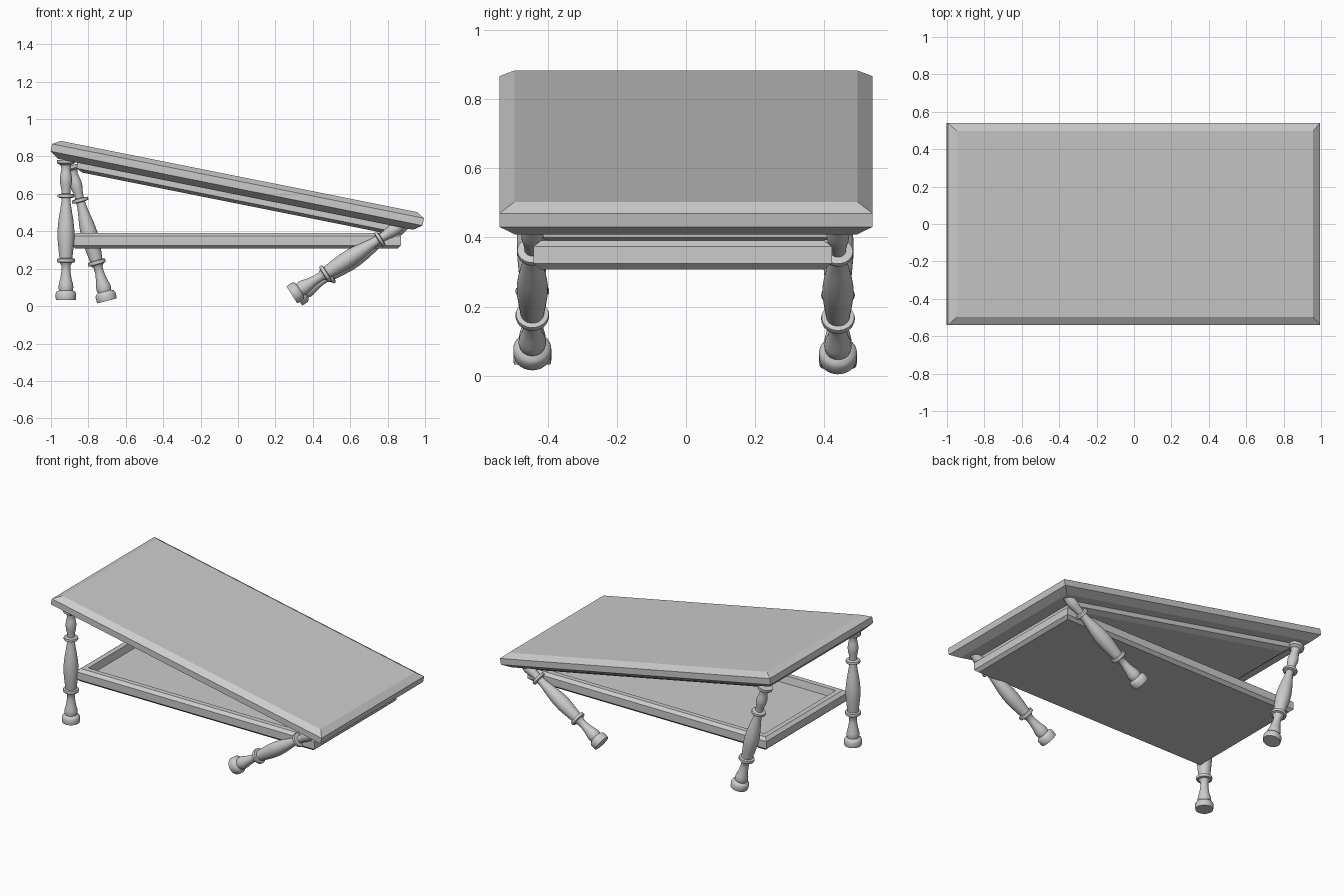
import bpy, bmesh
from math import radians, sin, cos, pi

if "Cube" in bpy.data.objects:
    bpy.data.objects.remove(bpy.data.objects["Cube"])


def make_object(name, bm, loc=(0, 0, 0), lean=0):
    bmesh.ops.recalc_face_normals(bm, faces=bm.faces[:])
    mesh = bpy.data.meshes.new(name)
    bm.to_mesh(mesh)
    bm.free()
    ob = bpy.data.objects.new(name, mesh)
    bpy.context.collection.objects.link(ob)
    ob.location = loc
    ob.rotation_euler = (0, radians(lean), 0)
    return ob


def loft(bm, rings):
    """Bridge successive vertex rings and cap both ends."""
    for a, b in zip(rings, rings[1:]):
        n = len(a)
        for i in range(n):
            j = (i + 1) % n
            bm.faces.new((a[i], a[j], b[j], b[i]))
    bm.faces.new(rings[0][::-1])
    bm.faces.new(rings[-1])


def panel(name, hx, hy, profile, loc, lean=0):
    """Rectangular moulded board; profile is (edge inset, height)."""
    bm = bmesh.new()
    rings = [[bm.verts.new((sx * (hx - d), sy * (hy - d), z))
              for sx, sy in ((-1, -1), (1, -1), (1, 1), (-1, 1))]
             for d, z in profile]
    loft(bm, rings)
    return make_object(name, bm, loc, lean)


# Turned leg outline: (radius, height from foot)
LEG = [(.053, 0), (.055, .012), (.055, .034), (.049, .045), (.037, .052),
       (.040, .068), (.038, .085), (.030, .115), (.024, .155), (.024, .185),
       (.034, .200), (.047, .203), (.049, .212), (.047, .221), (.034, .224),
       (.040, .275), (.045, .330), (.045, .375), (.040, .425), (.032, .475),
       (.025, .520), (.024, .545), (.043, .549), (.045, .557), (.043, .565),
       (.023, .569), (.025, .595), (.031, .625), (.033, .650), (.028, .680),
       (.024, .705), (.029, .722), (.047, .732), (.048, .750)]


def leg(name, foot, lean, sides=28):
    bm = bmesh.new()
    rings = [[bm.verts.new((r * cos(2 * pi * i / sides), r * sin(2 * pi * i / sides), z))
              for i in range(sides)] for r, z in LEG]
    loft(bm, rings)
    ob = make_object(name, bm, foot, lean)
    bpy.ops.object.select_all(action='DESELECT')
    ob.select_set(True)
    bpy.context.view_layer.objects.active = ob
    bpy.ops.object.shade_smooth_by_angle(angle=radians(35))
    return ob


# Tilted table top and the apron under it
TILT, CENTRE = 11.3, (.005, 0, .693)
panel("table_top", 1.014, .54,
      [(.046, -.097), (0, -.065), (0, -.025), (.043, 0)], CENTRE, TILT)
panel("apron", .86, .43,
      [(.035, -.144), (0, -.127), (0, -.095)], CENTRE, TILT)

# Lower shelf: raised frame around a sunken board
panel("lower_shelf", .88, .432,
      [(.02, .307), (0, .325), (0, .374), (.022, .391), (.055, .391), (.065, .345)],
      (-.008, -.01, 0))

# Four legs, three of them knocked askew
leg("front_left_leg", (-.92, -.445, .032), 0)
leg("back_left_leg", (-.70, .44, .028), -15)
leg("front_right_leg", (.288, -.445, .060), 57.5)
leg("back_right_leg", (.313, .44, .048), 56.5)
